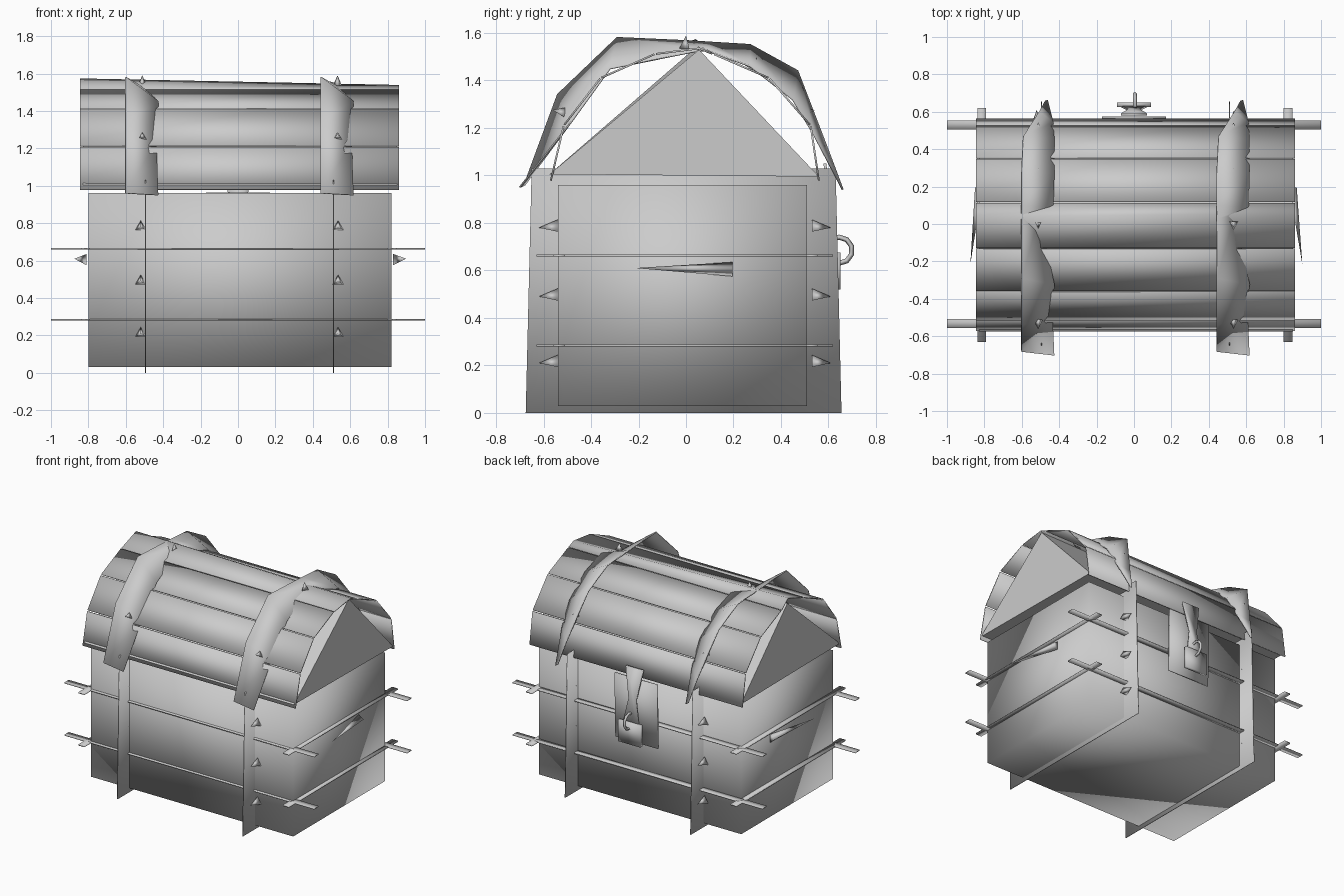
import bpy, math
from mathutils import Vector


def mesh(name, verts, faces, thick=0.0, smooth=True):
    me = bpy.data.meshes.new(name)
    me.from_pydata(verts, [], faces)
    me.update()
    ob = bpy.data.objects.new(name, me)
    bpy.context.collection.objects.link(ob)
    for p in me.polygons:
        p.use_smooth = smooth
    if thick:
        m = ob.modifiers.new("thickness", "SOLIDIFY")
        m.thickness = thick
        m.offset = 0
    return ob


def box(name, x0, x1, y0, y1, z0, z1):
    v = [(x, y, z) for x in (x0, x1) for y in (y0, y1) for z in (z0, z1)]
    f = [(0, 1, 3, 2), (4, 6, 7, 5), (0, 4, 5, 1), (2, 3, 7, 6), (0, 2, 6, 4), (1, 5, 7, 3)]
    return mesh(name, v, f)


def stud(name, base, direction, r=0.034, h=0.08):
    # three-sided pyramid rivet
    d = Vector(direction).normalized()
    bpy.ops.mesh.primitive_cone_add(vertices=3, radius1=r, radius2=0, depth=h,
                                    location=Vector(base) + d * h / 2)
    ob = bpy.context.object
    ob.name = name
    ob.rotation_euler = d.to_track_quat("Z", "Y").to_euler()
    bpy.ops.object.shade_smooth()


# Chest body
box("chest_body", -0.80, 0.82, -0.54, 0.51, 0.03, 0.96)

# Horizontal bands around the body, ends crossing past the corners
for z in (0.284, 0.662):
    for y in (-0.533, 0.53):
        box("long_band", -1.0, 1.0, y - 0.024, y + 0.024, z - 0.004, z + 0.004)
    for x in (-0.814, 0.824):
        box("side_band", x - 0.024, x + 0.024, -0.63, 0.62, z - 0.004, z + 0.004)

# Upright strap plates with rivets
for x in (-0.495, 0.51):
    plate = [(x, -0.675, 0), (x, 0.655, 0), (x, 0.63, 1.03), (x, -0.65, 1.03)]
    mesh("upright_strap", plate, [(0, 1, 2, 3)], 0.006)
    for z in (0.21, 0.49, 0.78):
        sx = x - 0.025 if x < 0 else x + 0.025
        stud("front_rivet", (sx, -0.54, z), (0, -1, 0))
        stud("back_rivet", (sx, 0.53, z), (0, 1, 0))

# Lid planks along the arch
arch = [(-0.57, 0.975), (-0.515, 1.21), (-0.36, 1.41), (-0.13, 1.512),
        (0.115, 1.512), (0.35, 1.41), (0.525, 1.21), (0.56, 0.975)]
X0, X1 = -0.845, 0.86
for i, (a, b) in enumerate(zip(arch, arch[1:])):
    a, b = Vector(a), Vector(b)
    g = (b - a) * 0.015
    a, b = a + g, b - g
    if i == 3:   # ridge plank, sagging toward one end
        v = [(X0, a.x, a.y), (X1, a.x, a.y), (X0, 0.04, 1.57), (X1, 0.055, 1.535),
             (X0, b.x, b.y), (X1, b.x, b.y)]
        mesh("ridge_plank", v, [(0, 1, 3, 2), (2, 3, 5, 4)], 0.008)
    else:
        v = [(X0, a.x, a.y), (X1, a.x, a.y), (X1, b.x, b.y), (X0, b.x, b.y)]
        mesh("lid_plank", v, [(0, 1, 2, 3)], 0.008)

# Triangular lid core whose ends close the lid
core = [(-0.83, -0.575, 1.005), (-0.83, 0.56, 0.995), (-0.83, 0.025, 1.525),
        (0.85, -0.575, 1.005), (0.85, 0.56, 0.995), (0.85, 0.055, 1.53)]
mesh("lid_core", core, [(0, 2, 1), (3, 4, 5), (0, 3, 5, 2), (1, 2, 5, 4), (0, 1, 4, 3)],
     smooth=False)

# Tilted lid straps: (dx, y, z) of left edge, then right edge
rows = [
    ((-0.085, -0.68, 0.96), (0.09, -0.70, 0.95)),
    ((-0.085, -0.54, 1.34), (0.08, -0.48, 1.23)),
    ((-0.085, -0.29, 1.58), (0.09, -0.32, 1.45)),
    ((-0.085, 0.03, 1.565), (0.01, 0.05, 1.525)),
    ((-0.085, 0.10, 1.56), (0.085, 0.09, 1.525)),
    ((-0.085, 0.27, 1.55), (0.09, 0.27, 1.46)),
    ((-0.075, 0.47, 1.44), (0.09, 0.45, 1.32)),
    ((0.01, 0.60, 1.10), (0.085, 0.54, 1.17)),
    ((0.04, 0.655, 0.95), (0.055, 0.66, 0.94)),
]
for x in (-0.517, 0.527):
    v = [(x + dx, y, z) for r in rows for dx, y, z in r]
    f = [(2 * i, 2 * i + 1, 2 * i + 3, 2 * i + 2) for i in range(len(rows) - 1)]
    mesh("lid_strap", v, f, 0.008)
    for y, z, d in ((-0.51, 1.26, (0, -1, 0.3)), (0.0, 1.535, (0, 0, 1)),
                    (0.27, 1.45, (0, 0.5, 0.8)), (0.49, 1.26, (0, 1, 0.3))):
        stud("lid_rivet", (x + 0.005, y, z), d, 0.028, 0.055)

# Wedge-shaped side handles
for s, xb, tip in ((1, 0.82, 0.90), (-1, -0.80, -0.875)):
    v = [(xb + s * 0.01, 0.195, 0.575), (xb + s * 0.01, 0.195, 0.635),
         (xb + s * 0.05, 0.195, 0.61), (tip, -0.215, 0.61)]
    f = [(0, 1, 2), (0, 3, 1), (1, 3, 2), (2, 3, 0)]
    mesh("side_handle", v, [t[::-s] for t in f])

# Latch at the back: plate, hasp, lock body and ring
mesh("latch_plate", [(0.17, 0.56, 0.50), (-0.17, 0.56, 0.50), (-0.17, 0.57, 0.965),
                     (0.17, 0.57, 0.965)], [(0, 1, 2, 3)], 0.012)
mesh("hasp", [(0.07, 0.585, 1.05), (-0.07, 0.585, 1.05), (0.03, 0.61, 0.83), (-0.03, 0.61, 0.83),
              (0.07, 0.63, 0.63), (-0.07, 0.63, 0.63)], [(0, 2, 3, 1), (2, 4, 5, 3)][::1], 0.012)
box("lock_body", -0.09, 0.09, 0.625, 0.65, 0.52, 0.675)
bpy.ops.mesh.primitive_torus_add(major_segments=10, minor_segments=4, major_radius=0.055,
                                 minor_radius=0.011, location=(0.005, 0.645, 0.685),
                                 rotation=(0, math.pi / 2, 0))
bpy.context.object.name = "lock_ring"
bpy.ops.object.shade_smooth()
